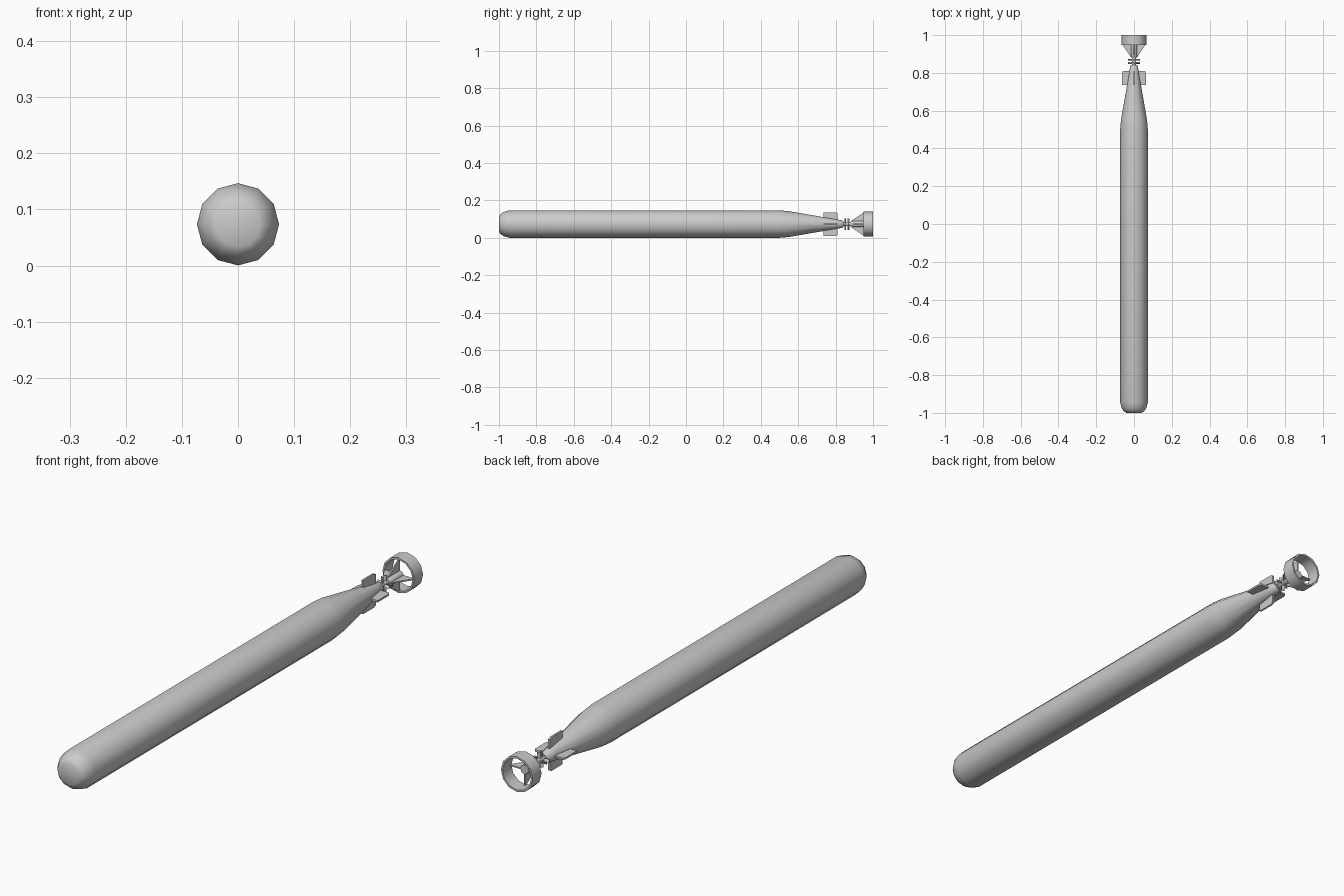
import bpy, bmesh, math
from mathutils import Matrix, Vector

if "Cube" in bpy.data.objects:
    bpy.data.objects.remove(bpy.data.objects["Cube"])

CZ = 0.0735   # height of the long axis
SIDES = 12


def finish(name, bm, angle=35):
    bmesh.ops.recalc_face_normals(bm, faces=bm.faces)
    me = bpy.data.meshes.new(name)
    bm.to_mesh(me)
    bm.free()
    ob = bpy.data.objects.new(name, me)
    bpy.context.collection.objects.link(ob)
    ob.location.z = CZ
    bpy.ops.object.select_all(action='DESELECT')
    ob.select_set(True)
    bpy.context.view_layer.objects.active = ob
    bpy.ops.object.shade_smooth_by_angle(angle=math.radians(angle))
    return ob


def lathe(name, profile, closed=False, angle=35):
    """Spin (y, radius) points around the long axis."""
    bm = bmesh.new()
    rings = []
    for y, r in profile:
        rings.append([bm.verts.new((r * math.sin(2 * math.pi * i / SIDES), y,
                                    r * math.cos(2 * math.pi * i / SIDES)))
                      for i in range(SIDES)])
    pairs = list(zip(rings, rings[1:]))
    if closed:
        pairs.append((rings[-1], rings[0]))
    else:
        bm.faces.new(rings[0])
        bm.faces.new(rings[-1])
    for a, b in pairs:
        for i in range(SIDES):
            j = (i + 1) % SIDES
            bm.faces.new((a[i], a[j], b[j], b[i]))
    return finish(name, bm, angle)


def plates(name, outline, thick, count=4, pitch=0, start=0):
    """Thin plates from a (y, radius) outline, repeated around the axis."""
    bm = bmesh.new()
    mid_y = sum(p[0] for p in outline) / len(outline)
    for k in range(count):
        turn = Matrix.Rotation(start + 2 * math.pi * k / count, 4, 'Y')
        tilt = (Matrix.Translation((0, mid_y, 0)) @ Matrix.Rotation(pitch, 4, 'Z')
                @ Matrix.Translation((0, -mid_y, 0)))
        sides = [[bm.verts.new(turn @ tilt @ Vector((x, y, r))) for y, r in outline]
                 for x in (-thick / 2, thick / 2)]
        a, b = sides
        bm.faces.new(a)
        bm.faces.new(b)
        for i in range(len(a)):
            j = (i + 1) % len(a)
            bm.faces.new((a[i], a[j], b[j], b[i]))
    return finish(name, bm, 20)


# Hull with rounded nose and tapered tail
lathe("hull", [(-1, 0.040), (-0.993, 0.052), (-0.975, 0.065), (-0.945, 0.0733),
               (0.50, 0.0733), (0.55, 0.069), (0.80, 0.026), (0.835, 0.020),
               (0.842, 0.014)])

# Propeller shaft and rear hub
lathe("shaft", [(0.83, 0.011), (0.885, 0.011)])
lathe("rear_hub", [(0.88, 0.012), (0.89, 0.017), (0.955, 0.017)])

# Tail fins
plates("tail_fins", [(0.735, 0.025), (0.735, 0.063), (0.80, 0.063),
                     (0.81, 0.058), (0.81, 0.015)], 0.007)

# Pair of small counter-rotating propellers
plates("front_propeller", [(0.846, 0.006), (0.846, 0.031), (0.858, 0.031),
                           (0.858, 0.006)], 0.004, 4, math.radians(60))
plates("rear_propeller", [(0.863, 0.006), (0.863, 0.031), (0.875, 0.031),
                          (0.875, 0.006)], 0.004, 4, math.radians(-60))

# Struts carrying the shroud ring
plates("ring_struts", [(0.885, 0.008), (0.885, 0.018), (0.948, 0.060),
                       (0.955, 0.060), (0.955, 0.008)], 0.005)

# Shroud ring
lathe("shroud_ring", [(0.948, 0.066), (1.0, 0.066), (1.0, 0.059), (0.948, 0.059)],
      closed=True)
